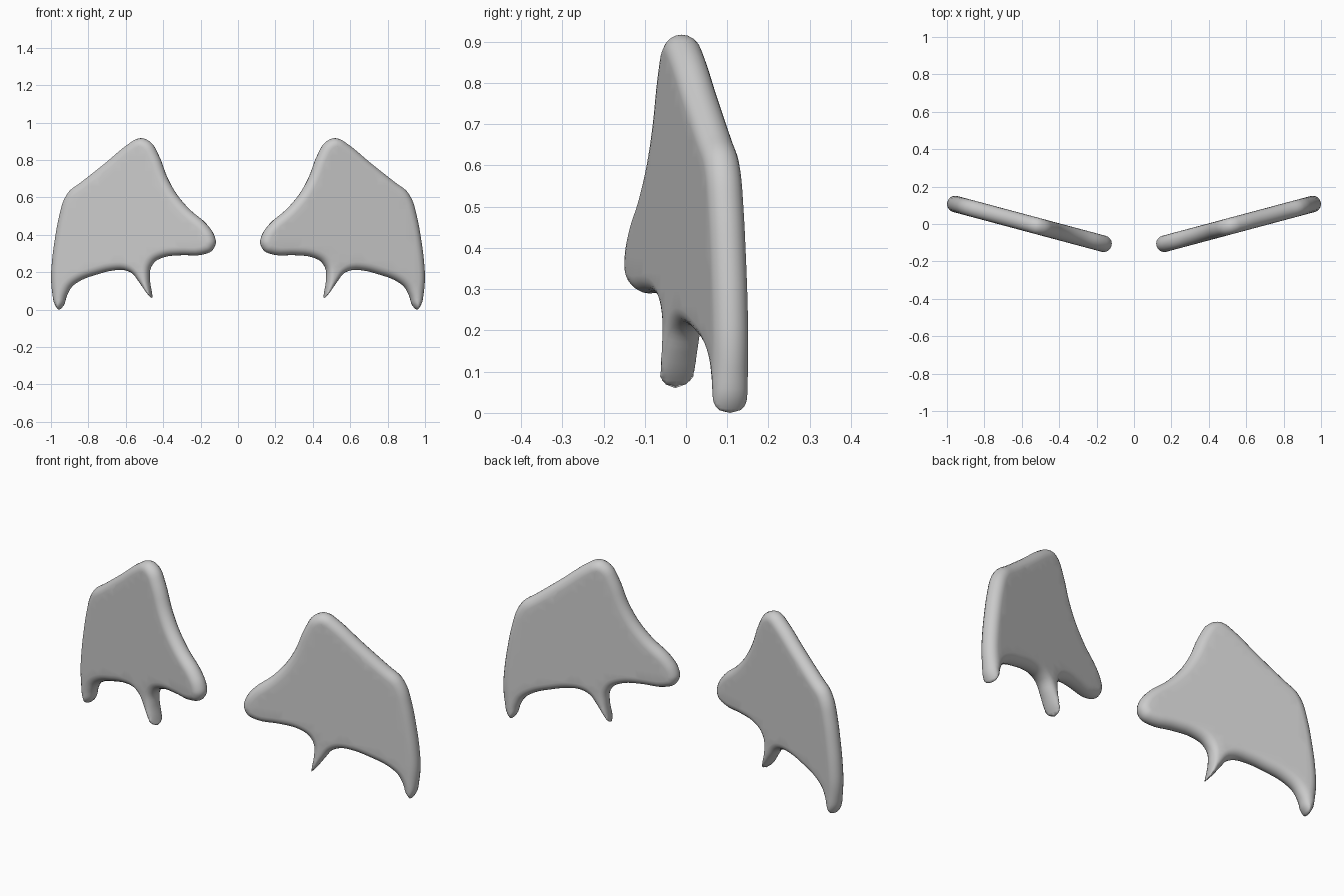
import bpy, bmesh, math
from mathutils import Vector
from mathutils.geometry import delaunay_2d_cdt, intersect_point_line

if "Cube" in bpy.data.objects:
    bpy.data.objects.remove(bpy.data.objects["Cube"])

HALF = 0.044                      # half thickness of the wing
SLOPE = math.radians(15)          # sweep towards the back
SPIKE, TIP = Vector((0.46, 0.06)), Vector((0.957, 0.0))

# Wing outline seen from the front (x, z), counter-clockwise from the apex
OUTLINE = [Vector(p) for p in (
    (.515, .917), (.468, .896), (.425, .826), (.377, .703), (.329, .618),
    (.26, .537), (.168, .457), (.131, .404), (.12, .356), (.142, .313),
    (.19, .294), (.302, .291), (.393, .281), (.441, .259), (.468, .222),
    (.473, .163), (.465, .099), (.46, .06), (.489, .094), (.527, .147),
    (.564, .193), (.607, .211), (.671, .209), (.757, .187), (.837, .158),
    (.89, .12), (.917, .072), (.933, .024), (.957, 0), (.976, .024),
    (.992, .094), (.998, .163), (.993, .26), (.977, .382), (.955, .5),
    (.928, .591), (.901, .634), (.842, .679), (.703, .789), (.58, .89),
    (.548, .91))]


def smooth_loop(pts, steps=4):
    """Closed Hermite spline through the points, with a crisp spike tip."""
    n = len(pts)
    tangents = []
    for i in range(n):
        a, b = pts[i] - pts[i - 1], pts[(i + 1) % n] - pts[i]
        la, lb = a.length, b.length
        tangents.append((a / la * lb + b / lb * la) / (la + lb))
    out = []
    for i in range(n):
        j = (i + 1) % n
        chord = pts[j] - pts[i]
        length = chord.length
        m0, m1 = tangents[i] * length, tangents[j] * length
        if (pts[i] - SPIKE).length < 1e-4:
            m0 = chord
        if (pts[j] - SPIKE).length < 1e-4:
            m1 = chord
        for k in range(steps):
            t = k / steps
            out.append(pts[i] * (2*t**3 - 3*t**2 + 1) + m0 * (t**3 - 2*t**2 + t)
                       + pts[j] * (3*t**2 - 2*t**3) + m1 * (t**3 - t**2))
    return out


def edge_radius(p):
    """Width of the rounded rim, narrower at the two points."""
    a = 0.008 + 0.034 * min((p - SPIKE).length / 0.2, 1)
    b = 0.026 + 0.016 * min((p - TIP).length / 0.12, 1)
    return min(a, b)


loop = smooth_loop(OUTLINE)
count = len(loop)


def rim_distance(p):
    best = 9.0
    for i in range(count):
        a, b = loop[i - 1], loop[i]
        q, t = intersect_point_line(p, a, b)
        q = a.lerp(b, min(max(t, 0), 1))
        best = min(best, (p - q.to_2d()).length)
    return best


# Inset rings for the rounded rim, plus a coarse grid for the flat middle
points = list(loop)
for i in range(count):
    d = (loop[(i + 1) % count] - loop[i - 1]).normalized()
    inward = Vector((-d.y, d.x))
    for step in range(1, 6):
        inset = edge_radius(loop[i]) * (1 - math.cos(math.radians(18 * step)))
        p = loop[i] + inward * inset
        if rim_distance(p) > 0.96 * inset:
            points.append(p)
for i in range(22):
    for k in range(23):
        p = Vector((0.13 + i * 0.04, 0.02 + k * 0.04))
        if rim_distance(p) > 0.05:
            points.append(p)

result = delaunay_2d_cdt(points, [], [list(range(count))], 1, 1e-5)
flat, triangles = result[0], result[2]

# Front and back skins share the rim vertices
bm = bmesh.new()
normal = Vector((math.sin(SLOPE), -math.cos(SLOPE), 0))
front, back = {}, {}
for i in {v for tri in triangles for v in tri}:
    p = flat[i]
    dist = rim_distance(p)
    base = Vector((p.x, math.tan(SLOPE) * (p.x - 0.557), p.y))
    if dist < 2e-5:
        front[i] = back[i] = bm.verts.new(base)
    else:
        u = 1 - min(dist / edge_radius(p), 1)
        h = HALF * math.sqrt(1 - u * u)
        front[i] = bm.verts.new(base + normal * h)
        back[i] = bm.verts.new(base - normal * h)
for tri in triangles:
    if all(front[i] is back[i] for i in tri):
        bm.faces.new([front[i] for i in tri])
        continue
    bm.faces.new([front[i] for i in tri])
    bm.faces.new([back[i] for i in reversed(tri)])
bmesh.ops.recalc_face_normals(bm, faces=bm.faces)
for f in bm.faces:
    f.smooth = True

mesh = bpy.data.meshes.new("wing_pair")
bm.to_mesh(mesh)
bm.free()

# Mirror the wing to the other side
wings = bpy.data.objects.new("wing_pair", mesh)
bpy.context.collection.objects.link(wings)
mirror = wings.modifiers.new("mirror", 'MIRROR')
mirror.use_axis = (True, False, False)
